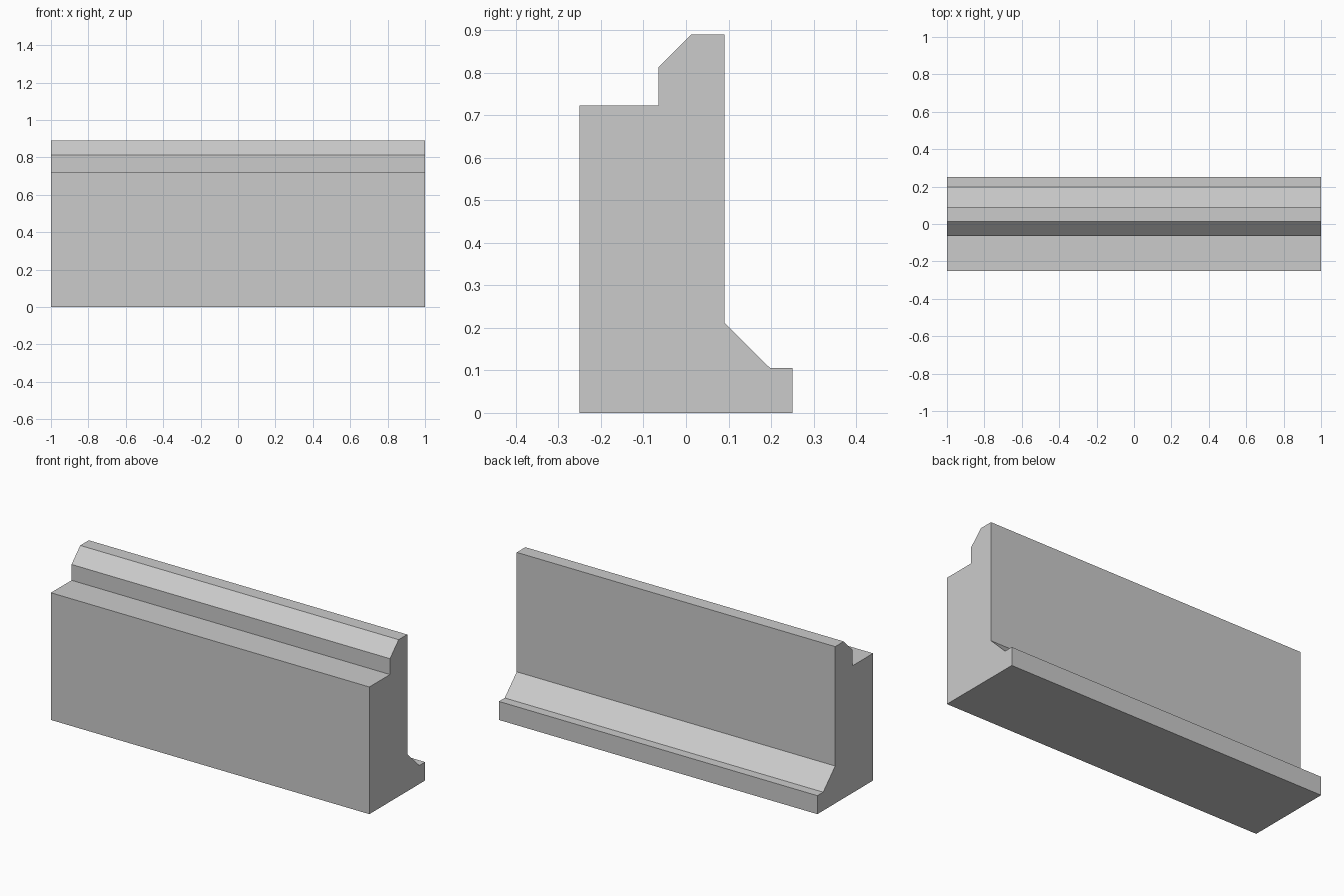
import bpy
import bmesh

cube = bpy.data.objects.get("Cube")
if cube:
    bpy.data.objects.remove(cube, do_unlink=True)

# Plain grey material
grey = bpy.data.materials.new("concrete_grey")
grey.use_nodes = True
colour = (0.6, 0.6, 0.6, 1)
grey.diffuse_color = colour
grey.node_tree.nodes["Principled BSDF"].inputs["Base Color"].default_value = colour

# Wall cross-section in (y, z): stepped top with chamfer, splayed foot at the back
profile = [
    (-0.25, 0), (0.25, 0), (0.25, 0.105), (0.198, 0.105), (0.09, 0.212),
    (0.09, 0.89), (0.013, 0.89), (-0.065, 0.812), (-0.065, 0.722), (-0.25, 0.722),
]
length = 2.0

# Extrude the cross-section along the wall
bm = bmesh.new()
end = bm.faces.new([bm.verts.new((-length / 2, y, z)) for y, z in profile])
extruded = bmesh.ops.extrude_face_region(bm, geom=[end], use_keep_orig=True)
far_verts = [g for g in extruded["geom"] if isinstance(g, bmesh.types.BMVert)]
bmesh.ops.translate(bm, verts=far_verts, vec=(length, 0, 0))
bmesh.ops.recalc_face_normals(bm, faces=bm.faces[:])

mesh = bpy.data.meshes.new("parapet_wall")
bm.to_mesh(mesh)
bm.free()
mesh.materials.append(grey)
wall = bpy.data.objects.new("parapet_wall", mesh)
bpy.context.collection.objects.link(wall)
